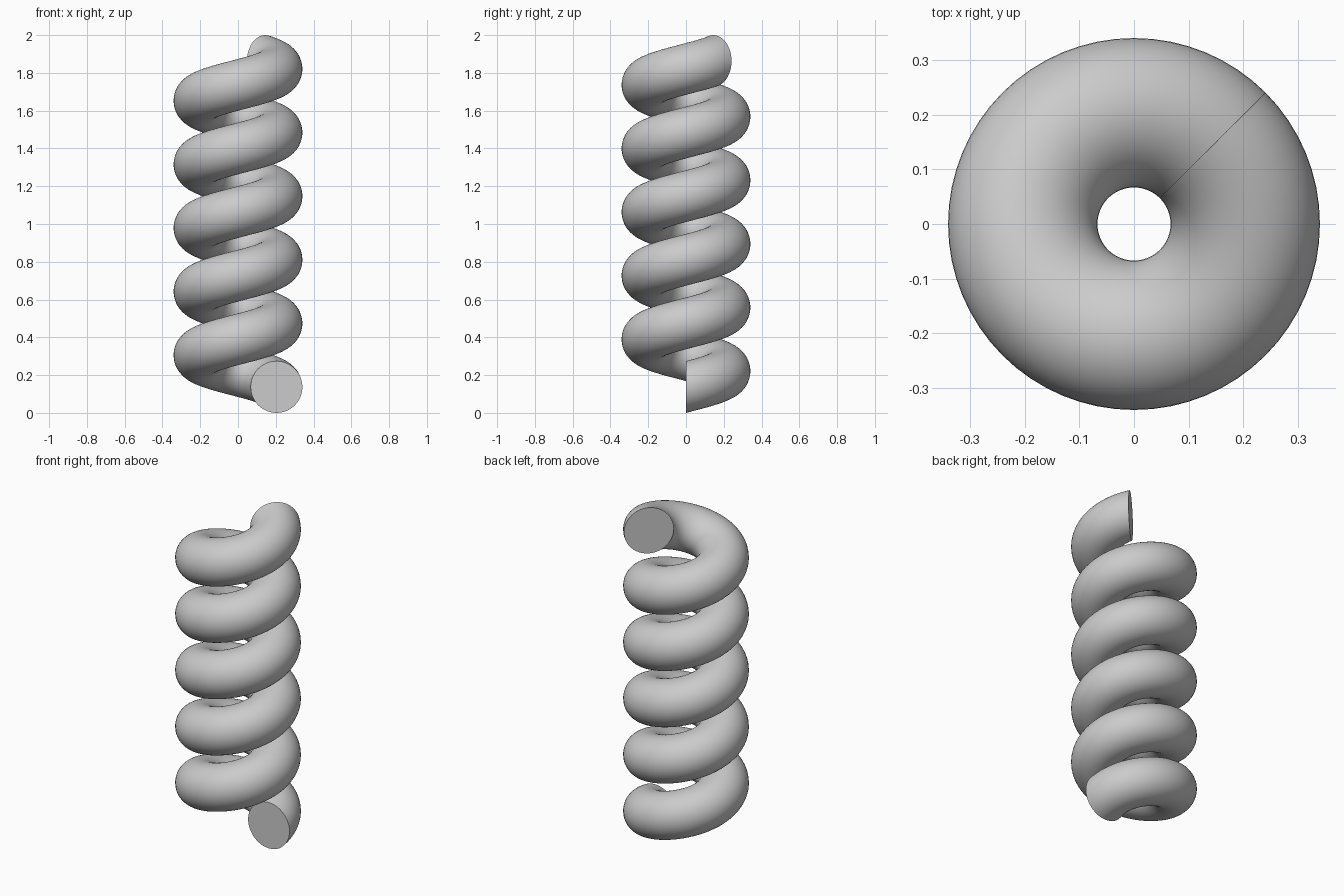
import bpy
import bmesh
from math import cos, sin, tau

cube = bpy.data.objects.get("Cube")
if cube:
    bpy.data.objects.remove(cube, do_unlink=True)

COIL_RADIUS = 0.204   # axis to centre of the tube
TUBE_RADIUS = 0.137
TURNS = 5.125
STEPS_PER_TURN = 64
SIDES = 48
PITCH = (2 - 2 * TUBE_RADIUS) / TURNS

# Plain grey material
grey = bpy.data.materials.new("grey")
grey.use_nodes = True
colour = (0.6, 0.6, 0.6, 1)
grey.diffuse_color = colour
grey.node_tree.nodes["Principled BSDF"].inputs["Base Color"].default_value = colour

bm = bmesh.new()


def ring(turn):
    """Upright circle in the radial plane, lifted along the helix."""
    angle = turn * tau
    verts = []
    for i in range(SIDES):
        a = i * tau / SIDES
        r = COIL_RADIUS + TUBE_RADIUS * cos(a)
        z = TUBE_RADIUS * (1 + sin(a)) + PITCH * turn
        verts.append(bm.verts.new((r * cos(angle), r * sin(angle), z)))
    return verts


# Tube swept around the axis
steps = round(TURNS * STEPS_PER_TURN)
rings = [ring(s / STEPS_PER_TURN) for s in range(steps + 1)]
for low, high in zip(rings, rings[1:]):
    for i in range(SIDES):
        j = (i + 1) % SIDES
        bm.faces.new((low[i], high[i], high[j], low[j])).smooth = True

# Flat end caps with sharp rims
for cap in (bm.faces.new(rings[0]), bm.faces.new(rings[-1][::-1])):
    cap.smooth = False
    for edge in cap.edges:
        edge.smooth = False
bmesh.ops.recalc_face_normals(bm, faces=bm.faces[:])

mesh = bpy.data.meshes.new("spiral_coil")
bm.to_mesh(mesh)
bm.free()
mesh.materials.append(grey)
coil = bpy.data.objects.new("spiral_coil", mesh)
bpy.context.collection.objects.link(coil)
